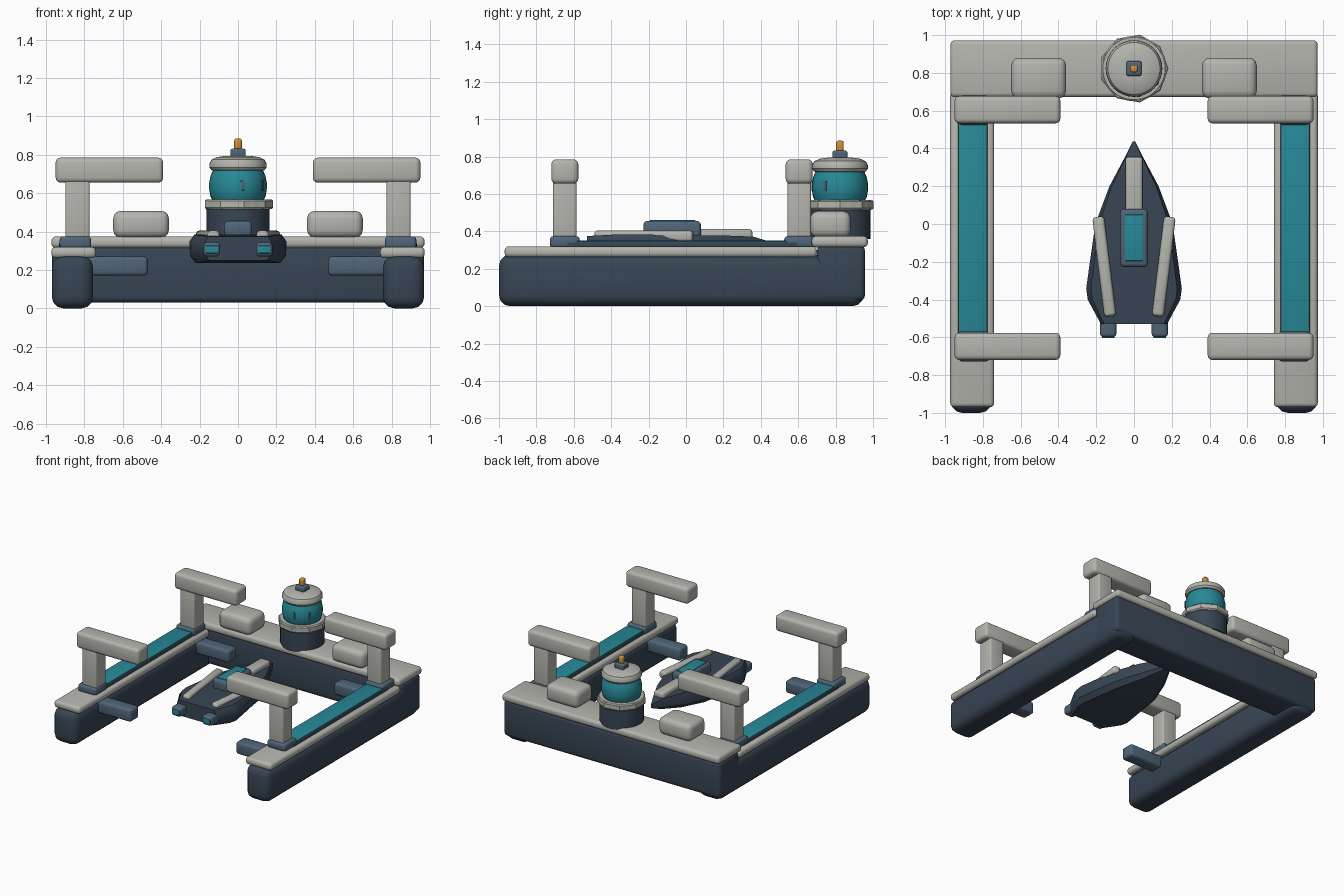
import bpy, bmesh, math
from mathutils import Matrix, Vector

if "Cube" in bpy.data.objects:
    bpy.data.objects.remove(bpy.data.objects["Cube"])


def mat(name, rgb):
    m = bpy.data.materials.new(name)
    m.diffuse_color = (*rgb, 1)
    m.use_nodes = True
    m.node_tree.nodes["Principled BSDF"].inputs["Base Color"].default_value = m.diffuse_color
    return m


NAVY = mat("navy", (0.04, 0.06, 0.09))
BLUE = mat("slate_blue", (0.08, 0.13, 0.19))
TEAL = mat("teal", (0.02, 0.25, 0.31))
PALE = mat("pale_grey", (0.46, 0.46, 0.42))
AMBER = mat("amber", (0.6, 0.28, 0.04))


def finish(name, bm, material):
    bmesh.ops.recalc_face_normals(bm, faces=bm.faces[:])
    me = bpy.data.meshes.new(name)
    bm.to_mesh(me)
    bm.free()
    me.materials.append(material)
    ob = bpy.data.objects.new(name, me)
    bpy.context.collection.objects.link(ob)
    bpy.ops.object.select_all(action='DESELECT')
    ob.select_set(True)
    bpy.context.view_layer.objects.active = ob
    bpy.ops.object.shade_smooth_by_angle(angle=math.radians(35))
    return ob


def box(name, x, y, z, material, bevel=0.02, rot=0.0):
    """Rounded box from (min, max) ranges, optionally turned about its own z."""
    bm = bmesh.new()
    bmesh.ops.create_cube(bm, size=1)
    bmesh.ops.scale(bm, verts=bm.verts, vec=[abs(r[1] - r[0]) for r in (x, y, z)])
    if bevel:
        bmesh.ops.bevel(bm, geom=bm.edges[:], offset=bevel, segments=3,
                        profile=0.5, affect='EDGES')
    centre = Vector([(r[0] + r[1]) / 2 for r in (x, y, z)])
    bm.transform(Matrix.Translation(centre) @ Matrix.Rotation(rot, 4, 'Z'))
    return finish(name, bm, material)


def turned(name, profile, sides, material, centre=(0, 0.823)):
    """Lathe a (radius, z) profile about a vertical axis, capped at both ends."""
    bm = bmesh.new()
    rings = []
    for r, z in profile:
        rings.append([bm.verts.new((centre[0] + r * math.cos(2 * math.pi * i / sides),
                                    centre[1] + r * math.sin(2 * math.pi * i / sides), z))
                      for i in range(sides)])
    for a, b in zip(rings, rings[1:]):
        for i in range(sides):
            j = (i + 1) % sides
            bm.faces.new((a[i], a[j], b[j], b[i]))
    bm.faces.new(rings[0])
    bm.faces.new(rings[-1])
    return finish(name, bm, material)


# Rear cross hull and its deck
box("rear_hull", (-0.97, 0.97), (0.70, 0.957), (0.03, 0.325), NAVY, 0.03)
box("rear_deck", (-0.972, 0.972), (0.672, 0.972), (0.315, 0.375), PALE, 0.022)

for s, side in ((-1, "left"), (1, "right")):
    def sx(a, b):
        return tuple(sorted((s * a, s * b)))

    # Side hulls, decks and walkway strips
    box(f"{side}_hull", sx(0.755, 0.97), (-1.0, 0.95), (0.0, 0.275), NAVY, 0.06)
    box(f"{side}_deck", sx(0.74, 0.973), (-0.97, 0.70), (0.262, 0.32), PALE, 0.022)
    box(f"{side}_walkway_base", sx(0.775, 0.932), (-0.635, 0.595), (0.31, 0.346), NAVY, 0.01)
    box(f"{side}_walkway", sx(0.78, 0.927), (-0.63, 0.59), (0.33, 0.35), TEAL, 0.004)

    # Gantry posts, overhead arms and dock fenders
    for end, y in (("front", -0.648), ("rear", 0.605)):
        box(f"{side}_{end}_post_foot", sx(0.765, 0.93), (y - 0.08, y + 0.08),
            (0.31, 0.375), BLUE, 0.02)
        box(f"{side}_{end}_post", sx(0.773, 0.90), (y - 0.063, y + 0.063),
            (0.33, 0.70), PALE, 0.012)
        box(f"{side}_{end}_arm", sx(0.39, 0.95), (y - 0.072, y + 0.072),
            (0.655, 0.785), PALE, 0.025)
        box(f"{side}_{end}_fender", sx(0.47, 0.80), (y - 0.055, y + 0.055),
            (0.17, 0.27), BLUE, 0.02)

    # Deck lockers
    box(f"{side}_locker", sx(0.36, 0.65), (0.665, 0.88), (0.368, 0.508), PALE, 0.04)

    # Boat side rails and thrusters with lenses
    box(f"{side}_boat_rail", sx(0.127, 0.189), (-0.49, 0.04), (0.345, 0.405),
        PALE, 0.018, rot=-s * math.atan2(0.065, 0.53))
    box(f"{side}_thruster", sx(0.093, 0.18), (-0.60, -0.47), (0.27, 0.345), BLUE, 0.02)
    box(f"{side}_thruster_lens", sx(0.103, 0.17), (-0.604, -0.58), (0.287, 0.327), TEAL, 0.004)

# Control tower
turned("tower_base", [(0.163, 0.36), (0.163, 0.525)], 32, NAVY)
turned("tower_ring", [(0.176, 0.518), (0.182, 0.525), (0.182, 0.56), (0.176, 0.566)], 9, PALE)
turned("tower_ring_rim", [(0.165, 0.515), (0.173, 0.525), (0.173, 0.56), (0.165, 0.568)], 32, PALE)
turned("tower_glass", [(0.132, 0.56), (0.144, 0.585), (0.15, 0.62), (0.15, 0.655),
                       (0.143, 0.69), (0.128, 0.725)], 32, TEAL)
turned("tower_roof", [(0.115, 0.715), (0.138, 0.72), (0.149, 0.735), (0.149, 0.755),
                      (0.138, 0.775), (0.11, 0.788), (0.06, 0.795)], 32, PALE)
box("beacon_mount", (-0.04, 0.04), (0.783, 0.863), (0.785, 0.832), BLUE, 0.012)
box("beacon", (-0.02, 0.02), (0.803, 0.843), (0.825, 0.885), AMBER, 0.012)
for i, deg in enumerate((10, 58)):
    a = math.radians(deg)
    cx, cy = 0.149 * math.sin(a), 0.823 - 0.149 * math.cos(a)
    box(f"tower_window_bar_{i}", (cx - 0.009, cx + 0.009), (cy - 0.004, cy + 0.004),
        (0.615, 0.67), BLUE, 0.002, rot=a)

# Boat hull: stations of (y, deck half width, deck z, bottom half width, bottom z)
stations = [(-0.53, 0.175, 0.375, 0.15, 0.25), (-0.40, 0.245, 0.382, 0.21, 0.237),
            (-0.34, 0.253, 0.384, 0.22, 0.235), (0.0, 0.205, 0.38, 0.165, 0.24),
            (0.20, 0.13, 0.378, 0.095, 0.255), (0.36, 0.045, 0.372, 0.03, 0.285),
            (0.437, 0.006, 0.348, 0.004, 0.315)]
bm = bmesh.new()
loops = []
for y, w, zt, b, zb in stations:
    zm = zt - 0.035
    pts = [(w * 0.9, zt), (w, zm), (w * 0.99, zb + (zm - zb) * 0.35), (b, zb)]
    pts += [(-x, z) for x, z in reversed(pts)]
    loops.append([bm.verts.new((x, y, z)) for x, z in pts])
for a, b in zip(loops, loops[1:]):
    for i in range(8):
        j = (i + 1) % 8
        bm.faces.new((a[i], a[j], b[j], b[i]))
bm.faces.new(loops[0])
bm.faces.new(loops[-1])
finish("boat_hull", bm, NAVY)

# Boat foredeck spine and canopy
box("boat_spine", (-0.046, 0.046), (0.0, 0.355), (0.355, 0.412), PALE, 0.018)
box("boat_cabin", (-0.073, 0.073), (-0.228, 0.08), (0.365, 0.455), BLUE, 0.02)
box("boat_canopy", (-0.048, 0.048), (-0.195, 0.05), (0.43, 0.46), TEAL, 0.004)
